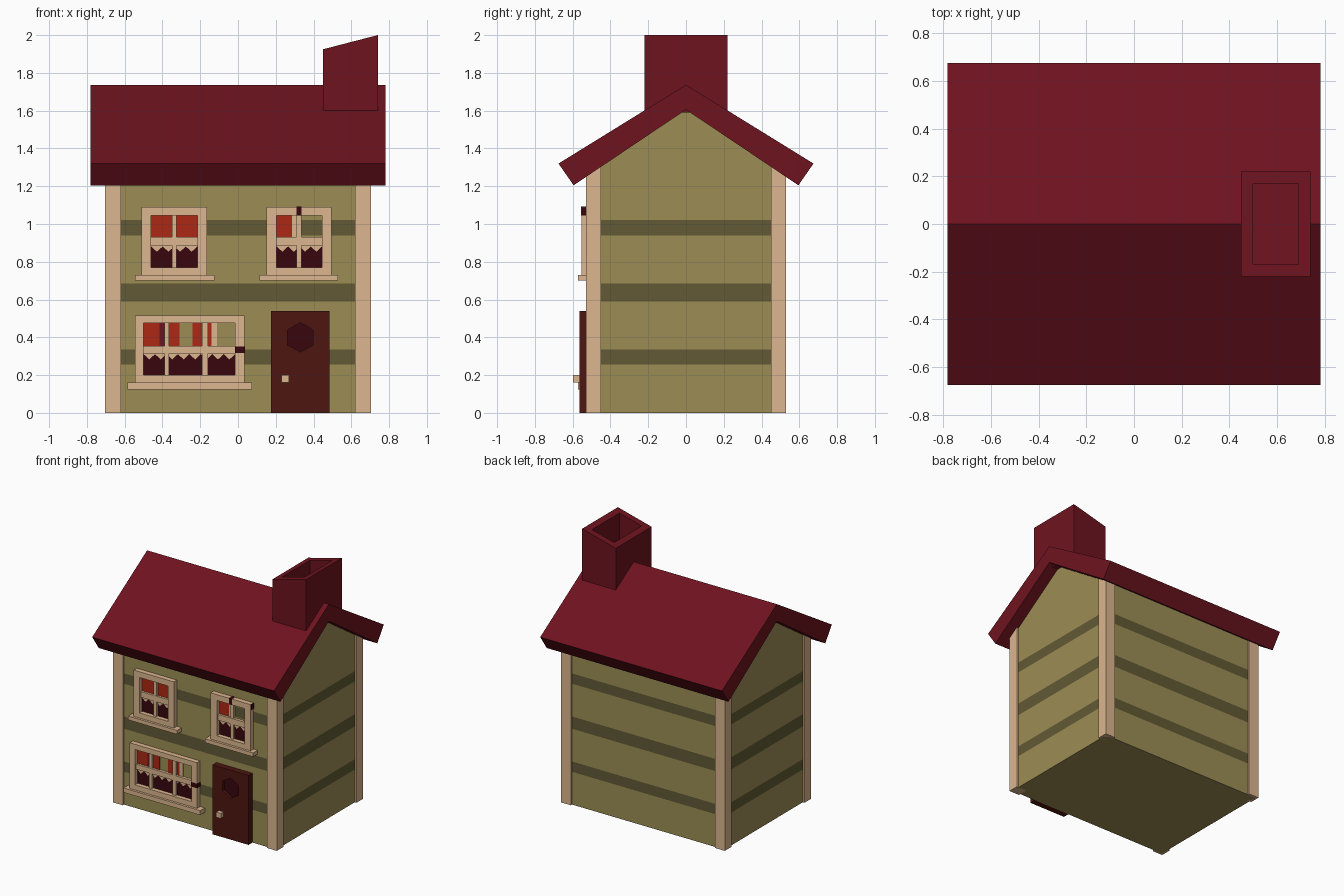
import bpy, bmesh, math
from mathutils import Vector

if "Cube" in bpy.data.objects:
    bpy.data.objects.remove(bpy.data.objects["Cube"])


def mat(name, hexcol):
    m = bpy.data.materials.new(name)
    rgb = [(int(hexcol[i:i + 2], 16) / 255) ** 2.2 for i in (0, 2, 4)]
    m.diffuse_color = (*rgb, 1)
    m.use_nodes = True
    m.node_tree.nodes["Principled BSDF"].inputs["Base Color"].default_value = m.diffuse_color
    return m


OLIVE = mat("olive", "9b8c56")
BAND = mat("band", "625a38")
CREAM = mat("cream", "dbb58d")
ROOF = mat("roof_red", "6e1a24")
RED = mat("curtain_red", "ab2d1b")
PLUM = mat("plum", "6a1a25")
DARK = mat("dark_glass", "3a0f14")
DOOR = mat("door_brown", "4e1c17")


def finish(name, bm, *mats):
    bmesh.ops.recalc_face_normals(bm, faces=bm.faces)
    me = bpy.data.meshes.new(name)
    bm.to_mesh(me)
    bm.free()
    ob = bpy.data.objects.new(name, me)
    for m in mats:
        me.materials.append(m)
    bpy.context.collection.objects.link(ob)
    return ob


def add_box(bm, x0, x1, y0, y1, z0, z1):
    vs = bmesh.ops.create_cube(bm, size=1)["verts"]
    for v in vs:
        v.co = ((x0, x1)[v.co.x > 0], (y0, y1)[v.co.y > 0], (z0, z1)[v.co.z > 0])
    return vs


def boxes(name, m, *dims):
    bm = bmesh.new()
    for d in dims:
        add_box(bm, *d)
    return finish(name, bm, m)


def add_prism(bm, pts, vec):
    f = bm.faces.new([bm.verts.new(p) for p in pts])
    new = bmesh.ops.extrude_face_region(bm, geom=[f])["geom"]
    bmesh.ops.translate(bm, verts=[e for e in new if isinstance(e, bmesh.types.BMVert)], vec=vec)


def prism(name, m, pts, vec):
    bm = bmesh.new()
    add_prism(bm, pts, vec)
    return finish(name, bm, m)


# Gabled walls, sliced so the horizontal bands are their own faces
WX, WY = 0.69, 0.515
bm = bmesh.new()
profile = [(-WY, 0), (WY, 0), (WY, 1.265), (0, 1.61), (-WY, 1.265)]
add_prism(bm, [(-WX, y, z) for y, z in profile], (2 * WX, 0, 0))
bands = [(0.255, 0.335), (0.59, 0.685), (0.94, 1.02)]
for z in sum(bands, ()):
    bmesh.ops.bisect_plane(bm, geom=bm.verts[:] + bm.edges[:] + bm.faces[:],
                           plane_co=(0, 0, z), plane_no=(0, 0, 1))
for f in bm.faces:
    z = f.calc_center_median().z
    f.material_index = int(any(a < z < b for a, b in bands))
finish("walls", bm, OLIVE, BAND)

# Corner posts
boxes("corner_posts", CREAM, *[
    (min(sx * .62, sx * .705), max(sx * .62, sx * .705),
     min(sy * .45, sy * .53), max(sy * .45, sy * .53), 0, 1.3)
    for sx in (-1, 1) for sy in (-1, 1)])

# Roof
prism("roof", ROOF, [(-.782, y, z) for y, z in [
    (0, 1.737), (-.675, 1.32), (-.595, 1.205), (0, 1.605), (.595, 1.205), (.675, 1.32)]],
    (1.564, 0, 0))

# Chimney with slanted, hollow top
bm = bmesh.new()
for v in add_box(bm, .45, .74, -.22, .22, 1.59, 2.0):
    if v.co.z > 1.9 and v.co.x < .5:
        v.co.z = 1.925
bm.normal_update()
top = max(bm.faces, key=lambda f: f.calc_center_median().z)
bmesh.ops.inset_region(bm, faces=[top], thickness=.073)
new = bmesh.ops.extrude_face_region(bm, geom=[top])["geom"]
if top.is_valid:
    bm.faces.remove(top)
for v in [e for e in new if isinstance(e, bmesh.types.BMVert)]:
    v.co.z -= .2
finish("chimney", bm, ROOF)

GLASS_Y, BACK = -.52, -.505


def window(name, outer, sill, inner, bar, mullions, panels, teeth):
    x0, x1, z0, z1 = outer
    a, b, c, d = inner
    F = -.553
    # Frame and sill
    boxes(name + "_frame", CREAM,
          (x0, a, F, BACK, z0, z1), (b, x1, F, BACK, z0, z1),
          (a, b, F, BACK, d, z1), (a, b, F, BACK, z0, c))
    boxes(name + "_sill", CREAM, (sill[0], sill[1], -.571, BACK, sill[2], z0))
    # Glazing bars
    boxes(name + "_bars", CREAM, (a, b, -.537, BACK, *bar),
          *[(m, n, -.536, BACK, c, d) for m, n in mullions])
    # Upper curtain panels
    for i, (p, q, m) in enumerate(panels):
        boxes(f"{name}_curtain_{i}", m, (p, q, GLASS_Y, BACK, bar[0], d))
    # Dark lower glass, with a zigzag curtain hem over it
    boxes(name + "_glass", DARK, (a, b, GLASS_Y, BACK, c, bar[0]))
    step = (b - a) / teeth
    pts = [(a, GLASS_Y - .004, bar[0] + .01)]
    for i in range(teeth):
        pts += [(a + i * step, GLASS_Y - .004, bar[0] - .004),
                (a + (i + .5) * step, GLASS_Y - .004, bar[0] - .032)]
    pts += [(b, GLASS_Y - .004, bar[0] - .004), (b, GLASS_Y - .004, bar[0] + .01)]
    prism(name + "_hem", CREAM, pts, (0, .006, 0))


window("upper_left_window", (-.51, -.165, .73, 1.09), (-.545, -.125, .70),
       (-.46, -.215, .77, 1.045), (.885, .93), [(-.35, -.325)],
       [(-.46, -.215, RED)], 4)
window("upper_right_window", (.15, .495, .73, 1.09), (.115, .53, .70),
       (.205, .445, .77, 1.045), (.885, .93), [(.31, .335)],
       [(.205, .285, RED), (.285, .31, CREAM)], 4)
window("lower_window", (-.545, .035, .16, .515), (-.585, .075, .125),
       (-.50, -.015, .20, .475), (.315, .355), [(-.39, -.365), (-.19, -.16)],
       [(-.50, -.415, RED), (-.415, -.39, PLUM), (-.365, -.31, RED),
        (-.24, -.19, RED), (-.16, -.14, RED), (-.14, -.11, CREAM)], 8)

# Dark patches on the frames
boxes("frame_patches", DARK,
      (.31, .335, -.555, -.51, 1.045, 1.092),
      (.48, .497, -.551, -.51, 1.045, 1.088),
      (-.015, .037, -.555, -.51, .317, .351))

# Door with recessed hexagonal light, and knob
door = boxes("door", DOOR, (.175, .485, -.563, -.505, 0, .54))
hexagon = [(.33 + .078 * math.sin(i * math.pi / 3), 0,
            .40 + .078 * math.cos(i * math.pi / 3)) for i in range(6)]
cutter = prism("door_cutter", DARK, [(x, -.60, z) for x, y, z in hexagon], (0, .06, 0))
cutter.hide_render = True
cutter.display_type = 'WIRE'
mod = door.modifiers.new("light", 'BOOLEAN')
mod.operation = 'DIFFERENCE'
mod.object = cutter
prism("door_light", DARK, [(x, -.542, z) for x, y, z in hexagon], (0, .01, 0))
boxes("door_knob", CREAM, (.23, .27, -.597, -.555, .16, .20))
